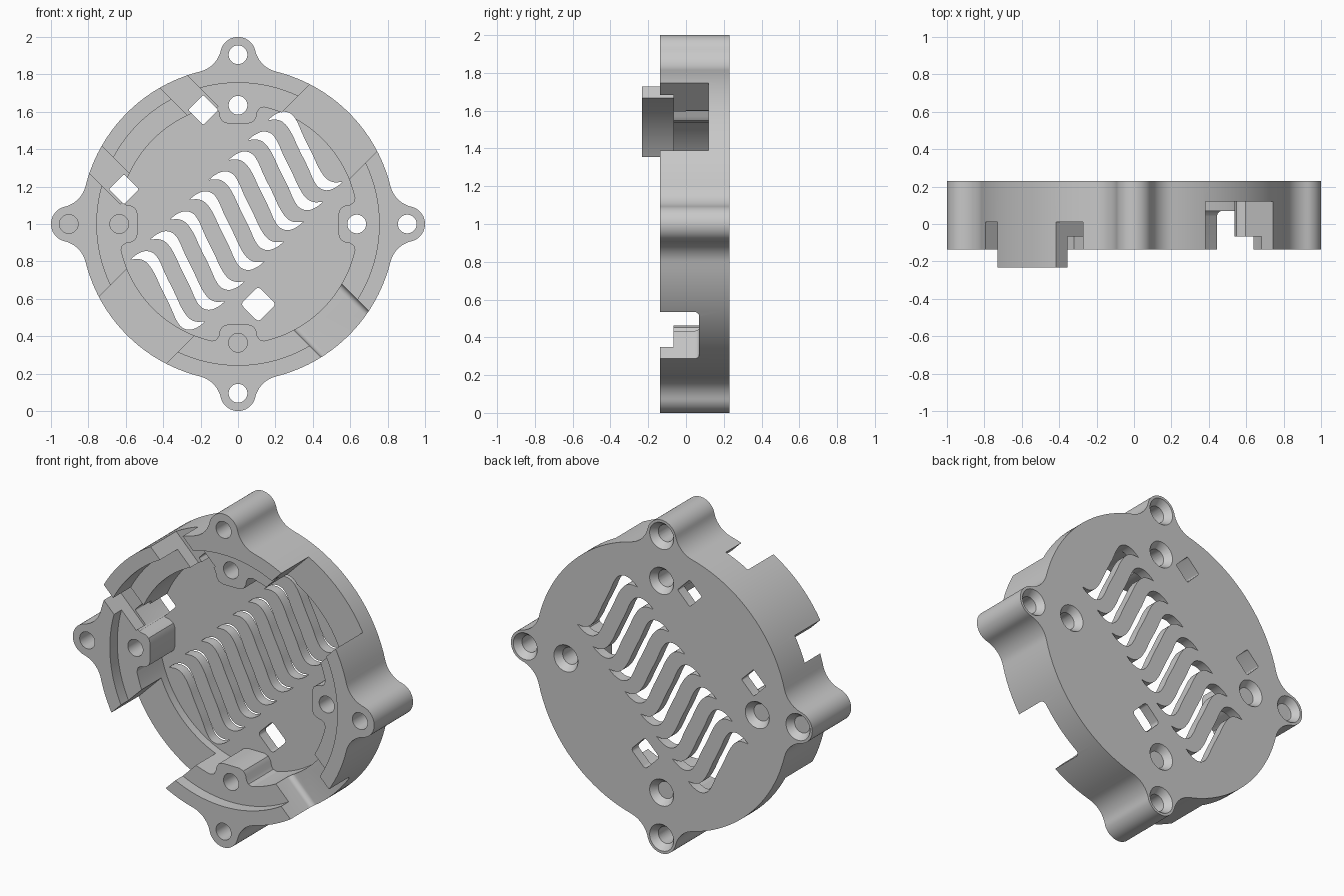
import bpy, bmesh
from math import sin, cos, pi, acos, asin, atan2, radians
from mathutils import Matrix, Vector

cube = bpy.data.objects.get("Cube")
if cube:
    bpy.data.objects.remove(cube)

BACK, RIM, LIP, FLOOR, FRONT = 0.231, -0.137, -0.066, 0.17, -0.232
R_OUT, R_WALL, R_LIP = 0.84, 0.755, 0.64
EAR_D, EAR_R, FILLET = 0.905, 0.095, 0.15
BOSS_D = 0.635
QUARTERS = [0, pi / 2, pi, 3 * pi / 2]
UL, UR, LL, LR = (radians(a) for a in (135, 45, 225, -45))


def place(d, p, a):
    """Point at radial distance d and sideways offset p, turned by angle a."""
    return (d * cos(a) - p * sin(a), 1 + d * sin(a) + p * cos(a))


def arc(r, a0, a1, n, cx=0, cy=0):
    return [(cx + r * cos(a0 + (a1 - a0) * i / n), cy + r * sin(a0 + (a1 - a0) * i / n))
            for i in range(n + 1)]


def new_object(name, bm):
    bmesh.ops.recalc_face_normals(bm, faces=bm.faces)
    mesh = bpy.data.meshes.new(name)
    bm.to_mesh(mesh)
    bm.free()
    obj = bpy.data.objects.new(name, mesh)
    bpy.context.scene.collection.objects.link(obj)
    return obj


def solid(name, lower, upper):
    """Closed solid between two matching loops of 3D points."""
    bm = bmesh.new()
    a = [bm.verts.new(v) for v in lower]
    b = [bm.verts.new(v) for v in upper]
    bm.faces.new(a)
    bm.faces.new(b[::-1])
    for i in range(len(a)):
        j = (i + 1) % len(a)
        bm.faces.new((a[i], b[i], b[j], a[j]))
    return new_object(name, bm)


def prism(name, pts, y0, y1):
    return solid(name, [(x, y0, z) for x, z in pts], [(x, y1, z) for x, z in pts])


def cone(name, x, z, y0, y1, r_front, r_back, n=48):
    bm = bmesh.new()
    m = Matrix.Translation((x, (y0 + y1) / 2, z)) @ Matrix.Rotation(pi / 2, 4, 'X')
    bmesh.ops.create_cone(bm, cap_ends=True, segments=n, radius1=r_back,
                          radius2=r_front, depth=y1 - y0, matrix=m)
    return new_object(name, bm)


def rect(d0, d1, p0, p1, a, r=0.0):
    """Turned rectangle, with rounded corners if r is given."""
    if not r:
        return [place(d, p, a) for d, p in ((d0, p0), (d1, p0), (d1, p1), (d0, p1))]
    pts = []
    for k, (d, p) in enumerate(((d1 - r, p1 - r), (d0 + r, p1 - r),
                                (d0 + r, p0 + r), (d1 - r, p0 + r))):
        pts += arc(r, k * pi / 2, (k + 1) * pi / 2, 5, d, p)
    return [place(d, p, a) for d, p in pts]


def smooth(pts, rounds=2):
    """Corner cutting that keeps both ends."""
    for _ in range(rounds):
        out = [pts[0]]
        for p, q in zip(pts, pts[1:]):
            p, q = Vector(p), Vector(q)
            out += [p.lerp(q, 0.25), p.lerp(q, 0.75)]
        pts = out + [pts[-1]]
    return [tuple(p) for p in pts]


# Outer outline: round body with four filleted ears
reach = R_OUT + FILLET
turn = acos((reach ** 2 + EAR_D ** 2 - (EAR_R + FILLET) ** 2) / (2 * reach * EAR_D))
fx, fy = reach * cos(turn), reach * sin(turn)
touch = atan2(fy, fx - EAR_D)
half_ear = arc(EAR_R, 0, touch, 12, EAR_D, 0)
half_ear += arc(FILLET, touch - pi, turn - pi, 12, fx, fy)[1:]
outline = []
for a in QUARTERS:
    ear = [(d, -p) for d, p in half_ear[:0:-1]] + half_ear
    outline += [place(d, p, a) for d, p in ear]
    outline += [place(x, y, a) for x, y in arc(R_OUT, turn, pi / 2 - turn, 20)[1:-1]]
body = prism("round_cover", outline, FRONT, BACK)
cutters = []

# Lower the rim everywhere except at the raised tab
TAB = 0.22
edge = asin(TAB / 1.4)
around = [place(x, y, UL) for x, y in arc(1.4, edge, 2 * pi - edge, 64)]
around += [place(0.4, -TAB, UL), place(0.4, TAB, UL)]
cutters.append(prism("rim_cutter", around, -0.5, RIM))

# Step inside the wall, then the deep well that leaves the four bosses
cutters.append(cone("step_cutter", 0, 1, -0.5, LIP, R_WALL, R_WALL, 128))
boss = [(.625, .14), (.618, .115), (.60, .103), (.57, .097), (.547, .082), (.537, .055)]
boss = [(d, -p) for d, p in boss] + [(d, p) for d, p in boss[::-1]]
swing = asin(0.16 / R_LIP)
well = []
for a in QUARTERS:
    well += [place(d, p, a) for d, p in boss]
    well += [place(x, y, a) for x, y in arc(R_LIP, swing, pi / 2 - swing, 20)]
cutters.append(prism("well_cutter", well, -0.5, FLOOR))

# Wide gaps in the wall, and the slots beside the tab
for a in (UR, LL):
    cutters.append(prism("gap_cutter", rect(0.52, 1.2, -0.25, 0.257, a), -0.5, 0.12))
for p0, p1 in ((TAB, 0.37), (-0.37, -TAB)):
    cutters.append(prism("slot_cutter", rect(0.52, 1.2, p0, p1, UL), -0.5, 0.01))

# Cable gap with rounded bottom corners
p0, p1, deep, r = -0.19, 0.166, 0.07, 0.03
profile = [(p0, -0.5), (p1, -0.5)] + arc(r, 0, pi / 2, 6, p1 - r, deep - r)
profile += arc(r, pi / 2, pi, 6, p0 + r, deep - r)
loops = []
for d in (0.5, 1.2):
    loops.append([(place(d, p, LR)[0], y, place(d, p, LR)[1]) for p, y in profile])
cutters.append(solid("cable_gap_cutter", *loops))

# Square through holes
for d, p, h, a, r in ((.563, .3, .057, UL, .008), (.563, -.3, .057, UL, .008),
                      (.38, -.226, .067, LR, .02)):
    cutters.append(prism("square_cutter", rect(d - h, d + h, p - h, p + h, a, r), -0.5, 0.5))

# Screw holes, countersunk from the back
for a in QUARTERS:
    for d in (EAR_D, BOSS_D):
        x, z = place(d, 0, a)
        cutters.append(cone("screw_cutter", x, z, -0.5, 0.5, 0.05, 0.05))
        cutters.append(cone("sink_cutter", x, z, BACK - 0.04, BACK + 0.01, 0.05, 0.087))

# Wavy vents along the diagonal
crest = [(-.2, .165), (-.165, .195), (-.118, .214), (-.072, .2), (-.042, .155), (-.014, .085),
         (.035, -.01), (.072, -.095), (.11, -.15), (.15, -.17), (.2, -.165)]
upper = smooth(crest)
wave = upper[:-1] + [(-x, -z) for x, z in upper[:-1]]
for k in range(8):
    cx, cz = -0.375 + 0.105 * k, 0.645 + 0.1065 * k
    cutters.append(prism("vent_cutter", [(cx + x, cz + z) for x, z in wave], 0.0, 0.5))

# Apply all the cuts and drop the cutters
for c in cutters:
    c.hide_render = True
    mod = body.modifiers.new(c.name, 'BOOLEAN')
    mod.operation, mod.solver, mod.object = 'DIFFERENCE', 'EXACT', c
bpy.context.view_layer.update()
graph = bpy.context.evaluated_depsgraph_get()
result = bpy.data.meshes.new_from_object(body.evaluated_get(graph))
body.modifiers.clear()
body.data = result
for c in cutters:
    bpy.data.objects.remove(c)

# Plain grey plastic
grey = bpy.data.materials.new("plain_grey")
grey.use_nodes = True
colour = (0.58, 0.58, 0.58, 1)
grey.diffuse_color = colour
grey.node_tree.nodes["Principled BSDF"].inputs["Base Color"].default_value = colour
body.data.materials.clear()
body.data.materials.append(grey)

bpy.ops.object.select_all(action='DESELECT')
body.select_set(True)
bpy.context.view_layer.objects.active = body
bpy.ops.object.shade_smooth_by_angle(angle=radians(30))
